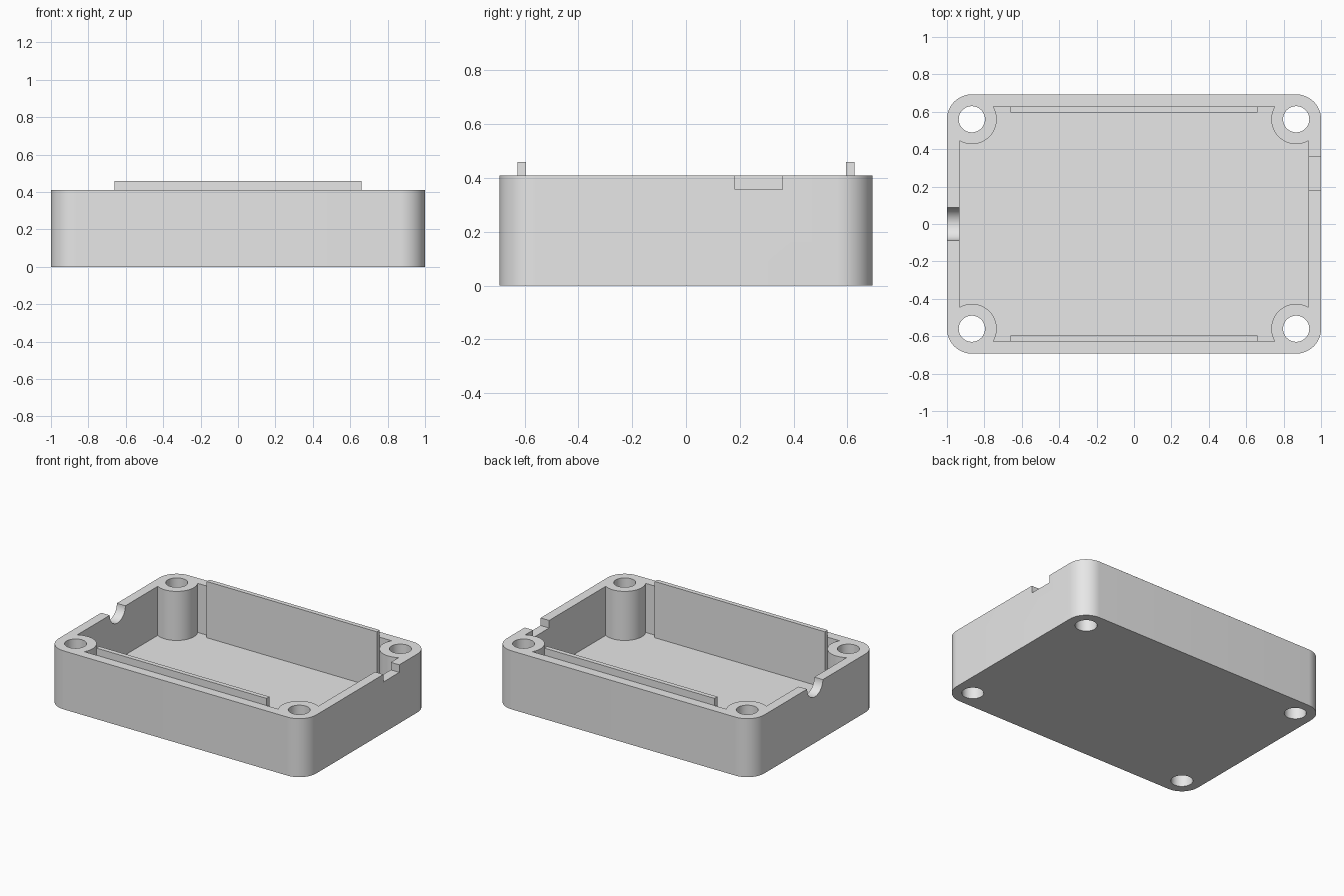
import bpy, bmesh
from math import radians, cos, sin, sqrt, degrees, atan2, pi

if "Cube" in bpy.data.objects:
    bpy.data.objects.remove(bpy.data.objects["Cube"])

# Main dimensions
HX, HY, H = 1.0, 0.693, 0.41      # half length, half width, body height
WALL, FLOOR = 0.066, 0.066
R, HOLE = 0.133, 0.07             # corner / screw post radius, hole radius
CX, CY = HX - R, HY - R           # screw post centres
RIB_TOP, RIB_X, RIB_T = 0.46, 0.66, 0.032

grey = bpy.data.materials.new("plain grey")
grey.use_nodes = True
grey.diffuse_color = (0.8, 0.8, 0.8, 1)
grey.node_tree.nodes["Principled BSDF"].inputs["Base Color"].default_value = (0.8, 0.8, 0.8, 1)


def arc(cx, cy, r, a0, a1, n):
    """Points along an arc, angles in degrees."""
    angles = [radians(a0 + (a1 - a0) * i / n) for i in range(n + 1)]
    return [(cx + r * cos(a), cy + r * sin(a)) for a in angles]


def prism(name, outline, lo, hi, along_x=False):
    """Extrude a closed outline along z, or a (y, z) outline along x."""
    place = (lambda p, d: (d, p[0], p[1])) if along_x else (lambda p, d: (p[0], p[1], d))
    bm = bmesh.new()
    face = bm.faces.new([bm.verts.new(place(p, lo)) for p in outline])
    top = bmesh.ops.extrude_face_region(bm, geom=[face])["geom"]
    for v in top:
        if isinstance(v, bmesh.types.BMVert):
            v.co[0 if along_x else 2] = hi
    bmesh.ops.recalc_face_normals(bm, faces=bm.faces)
    mesh = bpy.data.meshes.new(name)
    bm.to_mesh(mesh)
    bm.free()
    mesh.materials.append(grey)
    ob = bpy.data.objects.new(name, mesh)
    bpy.context.collection.objects.link(ob)
    return ob


def activate(ob):
    bpy.ops.object.select_all(action="DESELECT")
    ob.select_set(True)
    bpy.context.view_layer.objects.active = ob


def cut(target, cutter):
    """Subtract a helper solid and remove it."""
    cutter.hide_render = True
    mod = target.modifiers.new("cut", "BOOLEAN")
    mod.operation, mod.solver, mod.object = "DIFFERENCE", "EXACT", cutter
    activate(target)
    bpy.ops.object.modifier_apply(modifier=mod.name)
    bpy.data.objects.remove(cutter)


def rectangle(x0, y0, x1, y1):
    return [(x0, y0), (x1, y0), (x1, y1), (x0, y1)]


# Outer body with rounded corners
corners = [(1, 1, 0), (-1, 1, 90), (-1, -1, 180), (1, -1, 270)]
outline = []
for sx, sy, a in corners:
    outline += arc(sx * CX, sy * CY, R, a, a + 90, 16)
case = prism("case_body", outline, 0, H)

# Inner cavity, its corners scooped around the screw posts
reach = sqrt(R * R - (R - WALL) ** 2)
start = degrees(atan2(-reach, R - WALL))
end = degrees(atan2(R - WALL, -reach)) - 360
scoop = arc(CX, CY, R, start, end, 32)
cavity = []
for sx, sy, _ in corners:
    pts = [(sx * x, sy * y) for x, y in scoop]
    cavity += pts if sx * sy > 0 else pts[::-1]
cut(case, prism("cavity_cutter", cavity, FLOOR, H + 0.2))

# Screw holes through the posts
for sx, sy, _ in corners:
    ring = arc(sx * CX, sy * CY, HOLE, 0, 360, 48)[:-1]
    cut(case, prism("hole_cutter", ring, -0.1, H + 0.1))

# Half-round cable notch on one end, square notch on the other
half_round = arc(0, H, 0.087, 180, 360, 24) + [(0.087, H + 0.1), (-0.087, H + 0.1)]
cut(case, prism("round_notch_cutter", half_round, -HX - 0.1, -HX + WALL + 0.03, True))
square = rectangle(0.182, 0.357, 0.358, H + 0.1)
cut(case, prism("square_notch_cutter", square, HX - WALL - 0.03, HX + 0.1, True))

activate(case)
bpy.ops.object.shade_smooth_by_angle(angle=radians(30))

# Locating ribs standing along the long walls
inner = HY - WALL
for name, s in (("front_rib", -1), ("back_rib", 1)):
    y0, y1 = sorted((s * inner, s * (inner - RIB_T)))
    prism(name, rectangle(-RIB_X, y0, RIB_X, y1), FLOOR, RIB_TOP)
